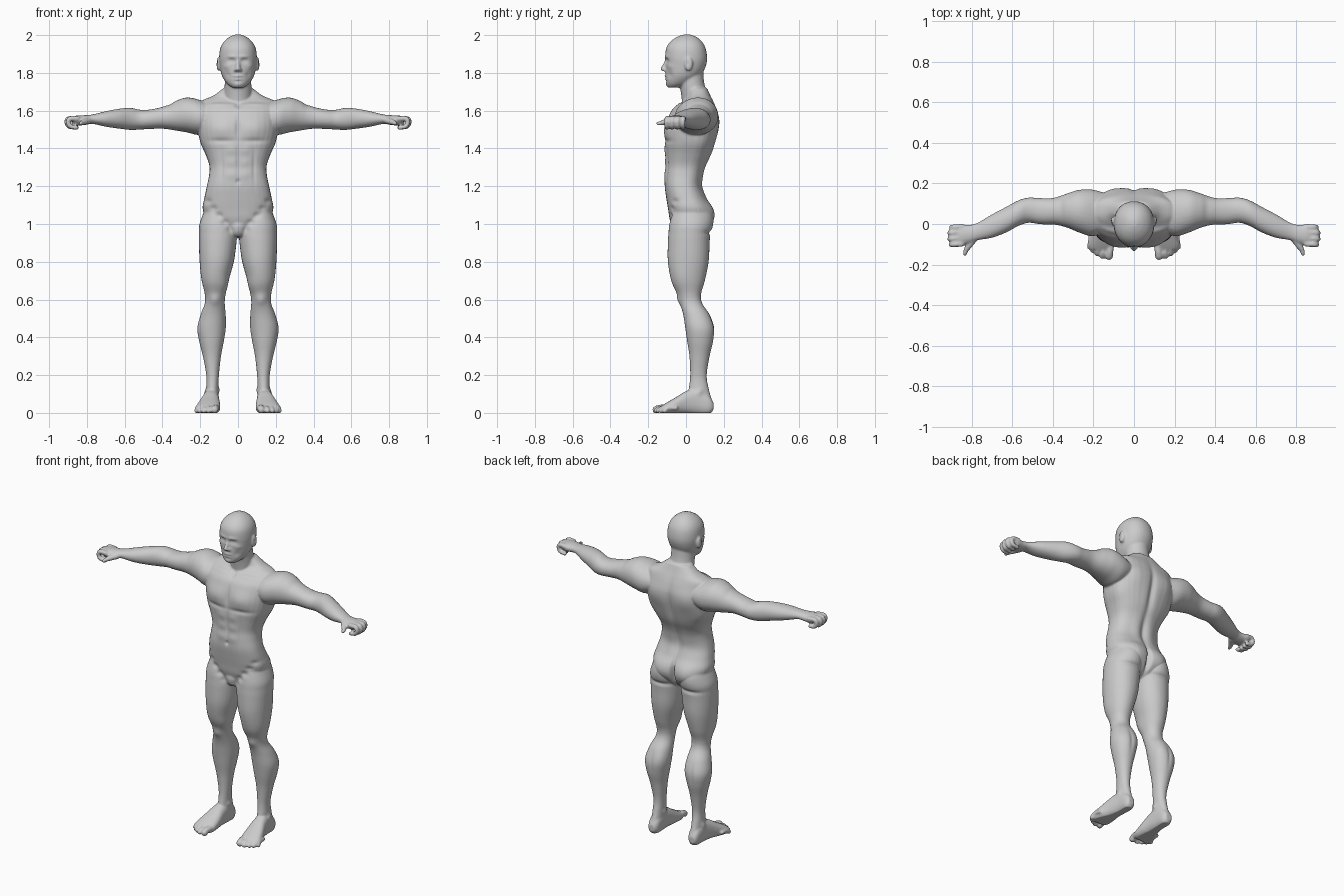
import bpy, bmesh, math
from mathutils import Matrix, Vector

bm = bmesh.new()
BOTH = (1, -1)
N = 32


def smooth_rows(rows, steps=5):
    """Catmull-Rom interpolation between section rows."""
    out = []
    for i in range(len(rows) - 1):
        quad = (rows[max(i - 1, 0)], rows[i], rows[i + 1], rows[min(i + 2, len(rows) - 1)])
        for s in range(steps):
            t = s / steps
            out.append([0.5 * (2 * b + (c - a) * t + (2 * a - 5 * b + 4 * c - d) * t * t
                               + (3 * b - a - 3 * c + d) * t ** 3) for a, b, c, d in zip(*quad)])
    out.append(list(rows[-1]))
    return out


def loft(rows, axis, power, sides=(1,)):
    """Closed tube; a row is (position on axis, a min, a max, b min, b max)."""
    for side in sides:
        rings = []
        for t, a0, a1, b0, b1 in smooth_rows(rows):
            ring = []
            for k in range(N):
                c, s = math.cos(2 * math.pi * k / N), math.sin(2 * math.pi * k / N)
                a = (a0 + a1) / 2 + (a1 - a0) / 2 * math.copysign(abs(c) ** (2 / power), c)
                b = (b0 + b1) / 2 + (b1 - b0) / 2 * math.copysign(abs(s) ** (2 / power), s)
                p = {'z': (a, b, t), 'x': (t, a, b), 'y': (a, t, b)}[axis]
                ring.append(bm.verts.new((p[0] * side, p[1], p[2])))
            rings.append(ring)
        for r, q in zip(rings, rings[1:]):
            for k in range(N):
                bm.faces.new((r[k], r[(k + 1) % N], q[(k + 1) % N], q[k]))
        bm.faces.new(rings[0])
        bm.faces.new(rings[-1])


def blob(c, r, sides=BOTH):
    for side in sides:
        m = Matrix.Translation((c[0] * side, c[1], c[2])) @ Matrix.Diagonal((*r, 1))
        bmesh.ops.create_icosphere(bm, subdivisions=3, radius=1, matrix=m)


def digit(points, sides=BOTH):
    """Rounded finger-like form through points (x, y, z, radius)."""
    for x, y, z, r in smooth_rows(points, 6):
        blob((x, y, z), (r, r, r), sides)


# torso and neck base: z, half width, front y, back y
torso = [(0.93, .03, -.03, .05), (0.96, .08, -.06, .10), (1.02, .16, -.085, .13),
         (1.08, .187, -.095, .132), (1.14, .178, -.105, .105), (1.20, .165, -.113, .082),
         (1.26, .153, -.112, .088), (1.31, .152, -.108, .105), (1.37, .172, -.11, .135),
         (1.43, .197, -.112, .155), (1.50, .212, -.108, .172), (1.56, .215, -.095, .175),
         (1.61, .21, -.07, .162), (1.65, .195, -.015, .145), (1.68, .13, .012, .13),
         (1.72, .076, .015, .112)]
loft([(z, -w, w, f, b) for z, w, f, b in torso], 'z', 2.5)

# neck
neck = [(1.58, .07, -.03, .12), (1.64, .073, -.022, .125), (1.70, .072, -.028, .108),
        (1.76, .07, -.04, .095), (1.83, .07, -.05, .09)]
loft([(z, -w, w, f, b) for z, w, f, b in neck], 'z', 2.0)

# head
head = [(1.722, .03, -.095, -.03), (1.74, .056, -.103, .015), (1.77, .078, -.107, .06),
        (1.80, .09, -.108, .088), (1.84, .097, -.107, .106), (1.88, .1, -.11, .112),
        (1.93, .094, -.105, .104), (1.965, .075, -.083, .085), (1.99, .045, -.048, .056),
        (2.003, .015, -.012, .022)]
loft([(z, -w, w, f, b) for z, w, f, b in head], 'z', 2.15)

# nose and ears
digit([(0, -.102, 1.872, .009), (0, -.11, 1.848, .010), (0, -.122, 1.822, .013)], (1,))
blob((.012, -.112, 1.816), (.010, .012, .009))
blob((.102, .014, 1.847), (.013, .022, .037))

# legs: z, inner x, outer x, front y, back y
leg = [(1.08, .03, .175, -.07, .11), (1.00, .008, .204, -.088, .13), (0.95, .004, .207, -.093, .127),
       (0.90, .008, .207, -.096, .125), (0.80, .022, .203, -.096, .12), (0.70, .05, .19, -.078, .1),
       (0.63, .066, .176, -.047, .08), (0.58, .07, .176, -.032, .086), (0.52, .065, .198, -.015, .125),
       (0.45, .065, .215, -.004, .15), (0.38, .075, .206, .006, .145), (0.30, .09, .186, .018, .125),
       (0.20, .101, .168, .022, .11), (0.13, .104, .168, .015, .12), (0.07, .105, .168, .005, .136),
       (0.02, .112, .166, .03, .14)]
loft(leg, 'z', 2.1, BOTH)
blob((0, -.045, .985), (.05, .04, .055), (1,))

# feet: y, inner x, outer x, bottom z, top z
foot = [(.145, .12, .16, .015, .055), (.12, .105, .172, -.008, .095), (.06, .101, .178, -.008, .13),
        (0, .098, .192, -.006, .115), (-.05, .094, .21, -.008, .085), (-.1, .095, .224, -.008, .056),
        (-.125, .105, .22, -.004, .04)]
loft(foot, 'y', 2.4, BOTH)
for x, tip, r in ((.12, -.158, .02), (.153, -.16, .0135), (.178, -.147, .013),
                  (.2, -.132, .0125), (.217, -.113, .012)):
    digit([(x - .004, tip + .06, .026, r), (x, tip + .02, .026, r * .9), (x + .003, tip, r * .85, r)])

# arms: x, front y, back y, bottom z, top z
arm = [(.12, -.03, .14, 1.52, 1.62), (.20, -.06, .168, 1.475, 1.655), (.27, -.042, .168, 1.485, 1.665),
       (.33, -.018, .15, 1.495, 1.65), (.40, .0, .128, 1.505, 1.62), (.47, .002, .128, 1.503, 1.605),
       (.52, .006, .13, 1.5, 1.605), (.57, -.01, .116, 1.498, 1.615), (.63, -.042, .084, 1.505, 1.61),
       (.70, -.068, .047, 1.515, 1.597), (.77, -.08, .006, 1.53, 1.58), (.81, -.095, -.004, 1.524, 1.576),
       (.85, -.105, -.002, 1.522, 1.575), (.875, -.1, -.008, 1.53, 1.568)]
loft(arm, 'x', 2.1, BOTH)

# curled fingers and thumb
for y, reach in ((-.013, .898), (-.041, .907), (-.07, .907), (-.099, .9)):
    digit([(.85, y, 1.557, .014), (reach - .012, y - .002, 1.558, .0135), (reach, y - .003, 1.54, .0125),
           (reach - .012, y - .003, 1.517, .0125), (reach - .045, y - .003, 1.51, .0115)])
digit([(.79, -.075, 1.547, .018), (.815, -.11, 1.54, .0155), (.828, -.13, 1.535, .0125),
       (.832, -.147, 1.532, .0105)])

# fuse all parts into one skin
bmesh.ops.recalc_face_normals(bm, faces=bm.faces)
raw = bpy.data.meshes.new("body_parts")
bm.to_mesh(raw)
bm.free()
body = bpy.data.objects.new("body", raw)
bpy.context.collection.objects.link(body)
remesh = body.modifiers.new("fuse", 'REMESH')
remesh.mode = 'VOXEL'
remesh.voxel_size = 0.006
relax = body.modifiers.new("relax", 'SMOOTH')
relax.factor = 0.5
relax.iterations = 4
skin = bpy.data.meshes.new_from_object(body.evaluated_get(bpy.context.evaluated_depsgraph_get()))
body.modifiers.clear()
body.data = skin
bpy.data.meshes.remove(raw)

# sculpt strokes, mirrored in x: centre, radii, push along the normal
face = [((.034, -.105, 1.864), (.02, .03, .012), -.011), ((.03, -.105, 1.886), (.03, .02, .009), .004),
        ((.034, -.1, 1.863), (.011, .03, .006), .004), ((.06, -.08, 1.835), (.02, .03, .014), .004),
        ((.055, -.085, 1.79), (.018, .03, .02), -.005), ((0, -.11, 1.783), (.02, .02, .006), .007),
        ((0, -.11, 1.767), (.017, .02, .006), .006), ((0, -.112, 1.775), (.026, .025, .003), -.005),
        ((0, -.105, 1.738), (.018, .02, .012), .004), ((0, -.108, 1.756), (.02, .02, .006), -.003),
        ((.116, .008, 1.85), (.012, .01, .018), -.006)]
front = [((.09, -.11, 1.505), (.07, .06, .05), .013), ((.09, -.115, 1.44), (.075, .05, .013), -.007),
         ((0, -.115, 1.51), (.012, .05, .06), -.009), ((0, -.115, 1.33), (.009, .05, .09), -.006),
         ((0, -.115, 1.225), (.01, .04, .012), -.009), ((.1, -.04, 1.632), (.07, .05, .01), .005),
         ((0, -.04, 1.63), (.014, .04, .016), -.008), ((.085, -.11, 1.31), (.01, .04, .1), -.004)]
front += [((.035, -.115, z), (.03, .04, .024), .004) for z in (1.39, 1.325, 1.26)]
front += [((.16 - .03 * i, -.06 - .01 * i, 1.12 - .038 * i), (.02, .04, .015), -.006) for i in range(5)]
back = [((0, .17, 1.45), (.02, .08, .15), -.015), ((0, .09, 1.22), (.018, .05, .1), -.01),
        ((.11, .17, 1.53), (.06, .05, .06), .007), ((.185, .09, 1.43), (.05, .06, .06), .006),
        ((.05, .09, 1.22), (.03, .05, .09), .006), ((.085, .13, 1.04), (.07, .06, .065), .023),
        ((0, .14, 1.03), (.012, .08, .075), -.03), ((.1, .12, .953), (.07, .04, .012), -.009)]
limbs = [((.27, .07, 1.65), (.05, .08, .05), .005), ((.36, .07, 1.63), (.02, .08, .05), -.004),
         ((.43, .02, 1.56), (.05, .04, .05), .005), ((.122, -.04, .6), (.024, .03, .028), .008),
         ((.075, -.03, .68), (.03, .05, .045), .006), ((.18, -.02, .72), (.03, .05, .06), .004),
         ((.09, .13, .47), (.03, .05, .06), .005), ((.14, .15, .44), (.012, .04, .07), -.005),
         ((.1, .06, .12), (.02, .018, .018), .007), ((.17, .07, .11), (.02, .018, .018), .008)]

data = [(v.co.copy(), v.normal.copy()) for v in skin.vertices]
flat = []
for co, normal in data:
    push = 0.0
    for c, r, amount in face + front + back + limbs:
        dz = (co.z - c[2]) / r[2]
        if abs(dz) < 2.5:
            d = dz * dz + ((abs(co.x) - c[0]) / r[0]) ** 2 + ((co.y - c[1]) / r[1]) ** 2
            if d < 6:
                push += amount * math.exp(-d)
    p = co + normal * push
    flat += [p.x, p.y, max(p.z, 0.0)]
skin.vertices.foreach_set("co", flat)
skin.update()
skin.shade_smooth()

# single plain colour
grey = bpy.data.materials.new("plain_grey")
grey.diffuse_color = (0.6, 0.6, 0.6, 1)
skin.materials.clear()
skin.materials.append(grey)
